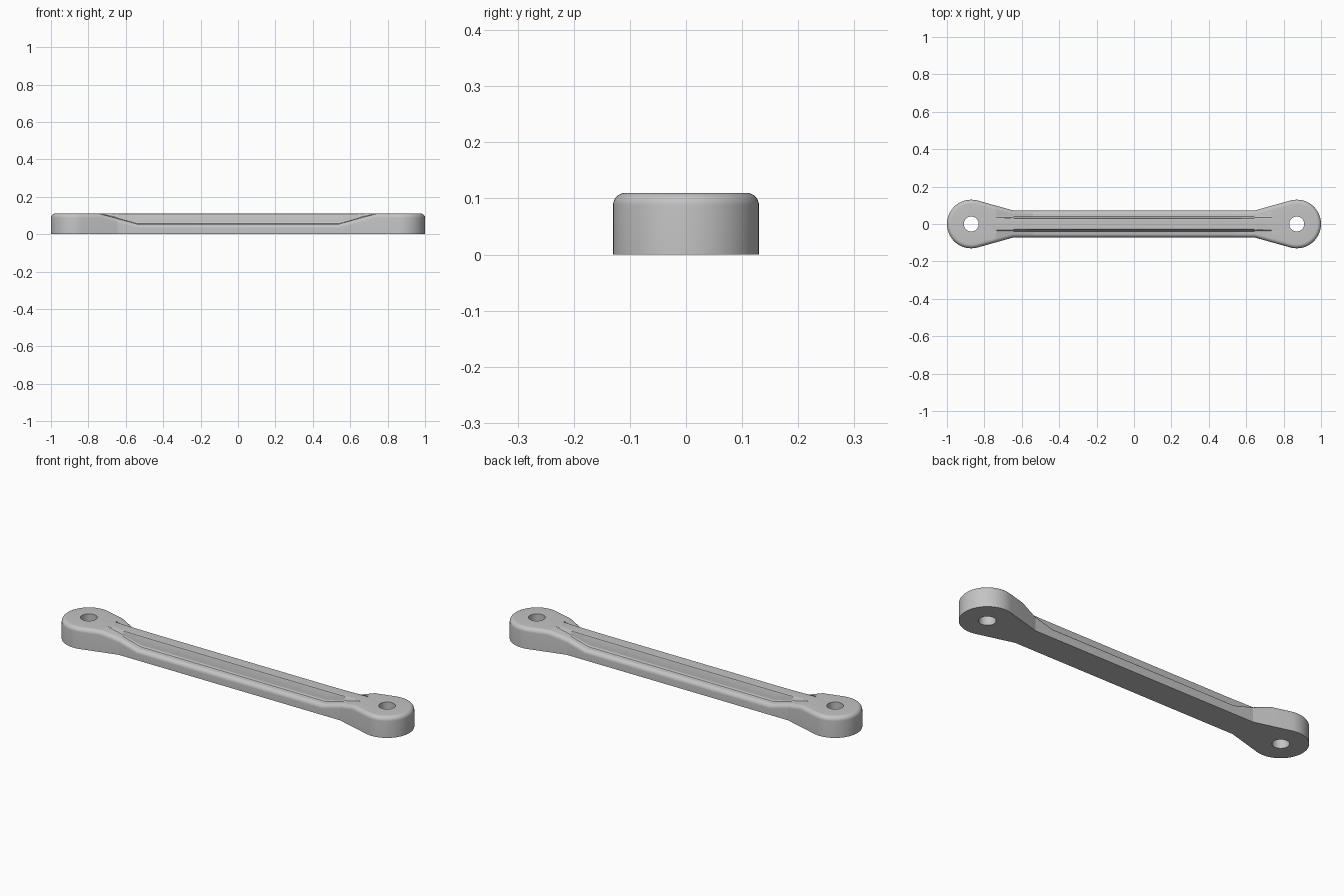
import bpy, bmesh, math
from mathutils import Vector

if "Cube" in bpy.data.objects:
    bpy.data.objects.remove(bpy.data.objects["Cube"], do_unlink=True)

TOP, FLANGE = 0.11, 0.055          # full height and lowered flange height
EYE_X, EYE_R, HOLE_R = 0.87, 0.13, 0.04
NECK_X, NECK_Y = 0.645, 0.072      # where the straight shank starts to flare
RAMP_IN, RAMP_OUT = 0.54, 0.735
FILLET, STEPS = 0.022, 8

grey = bpy.data.materials.new("grey_metal")
grey.use_nodes = True
grey.diffuse_color = (0.55, 0.55, 0.55, 1)
grey.node_tree.nodes["Principled BSDF"].inputs["Base Color"].default_value = (0.55, 0.55, 0.55, 1)


def height(x):
    """Flange height: low along the shank, ramping up to the eyes."""
    t = (abs(x) - RAMP_IN) / (RAMP_OUT - RAMP_IN)
    return FLANGE + (TOP - FLANGE) * min(1, max(0, t))


def make_outline():
    """Counter-clockwise outline: two round eyes tangent to flared necks."""
    dx, dy = NECK_X - EYE_X, NECK_Y
    tangent = math.atan2(dy, dx) - math.acos(EYE_R / math.hypot(dx, dy))
    n = 20
    pts = [(EYE_X + EYE_R * math.cos(tangent * i / n),
            EYE_R * math.sin(tangent * i / n)) for i in range(n + 1)]
    tx, ty = pts[-1]
    f = (RAMP_OUT - NECK_X) / (tx - NECK_X)
    pts += [(RAMP_OUT, NECK_Y + f * (ty - NECK_Y)), (NECK_X, NECK_Y),
            (RAMP_IN, NECK_Y), (0, NECK_Y)]
    pts += [(-x, y) for x, y in reversed(pts[:-1])]
    pts += [(x, -y) for x, y in reversed(pts[1:-1])]
    return [Vector(p) for p in pts]


def inset_direction(pts, i):
    """Inward mitre vector giving an even inset."""
    a, b, c = pts[i - 1], pts[i], pts[(i + 1) % len(pts)]
    u, v = (b - a).normalized(), (c - b).normalized()
    nu, nv = Vector((-u.y, u.x)), Vector((-v.y, v.x))
    m = (nu + nv).normalized()
    return m / m.dot(nu)


# Central rib section: half width, share of the rise above the flange
RIB = [(0.045, 0), (0.039, 0.04), (0.035, 0.18), (0.031, 0.85), (0.029, 0.96), (0.025, 1), (0, 1)]


def column(pts, i):
    """Points from the bottom edge, over the rounded rim, to the rib centre."""
    p, d = pts[i], inset_direction(pts, i)
    col = [(p.x, p.y, 0)]
    for k in range(STEPS + 1):
        a = math.pi / 2 * k / STEPS
        q = p + d * FILLET * (1 - math.cos(a))
        col.append((q.x, q.y, height(q.x) - FILLET * (1 - math.sin(a))))
    side = math.copysign(1, p.x)
    c = Vector((side * EYE_X, 0))
    on_eye = (p - c).length < EYE_R + 1e-4
    for w, rise in RIB:
        q = c + (p - c) * w / EYE_R if on_eye else Vector((p.x, math.copysign(w, p.y)))
        h = height(q.x)
        col.append((q.x, q.y, h + (TOP - h) * rise))
    return col


# Link body: shank, eyes, ramps and rib in one skin
outline = make_outline()
bm = bmesh.new()
cols = [[bm.verts.new(c) for c in column(outline, i)] for i in range(len(outline))]
for i, a in enumerate(cols):
    b = cols[(i + 1) % len(cols)]
    for k in range(len(a) - 1):
        bm.faces.new((a[k], b[k], b[k + 1], a[k + 1]))
bm.faces.new([c[0] for c in reversed(cols)])
bmesh.ops.remove_doubles(bm, verts=bm.verts, dist=1e-5)
bmesh.ops.recalc_face_normals(bm, faces=bm.faces)
mesh = bpy.data.meshes.new("link_bar")
bm.to_mesh(mesh)
bm.free()
mesh.materials.append(grey)
bar = bpy.data.objects.new("link_bar", mesh)
bpy.context.collection.objects.link(bar)

# Bolt holes through both eyes
for side in (-1, 1):
    bpy.ops.mesh.primitive_cylinder_add(vertices=40, radius=HOLE_R, depth=0.4,
                                        location=(side * EYE_X, 0, TOP / 2))
    cutter = bpy.context.object
    cutter.name = "hole_cutter"
    cutter.hide_render = True
    cutter.data.materials.append(grey)
    bpy.context.view_layer.objects.active = bar
    mod = bar.modifiers.new("bolt_hole", "BOOLEAN")
    mod.operation, mod.solver, mod.object = "DIFFERENCE", "EXACT", cutter
    bpy.ops.object.modifier_apply(modifier=mod.name)
    bpy.data.objects.remove(cutter, do_unlink=True)

# Smooth rounds, crisp creases
bpy.ops.object.select_all(action="DESELECT")
bar.select_set(True)
bpy.context.view_layer.objects.active = bar
bpy.ops.object.shade_smooth_by_angle(angle=math.radians(13))
